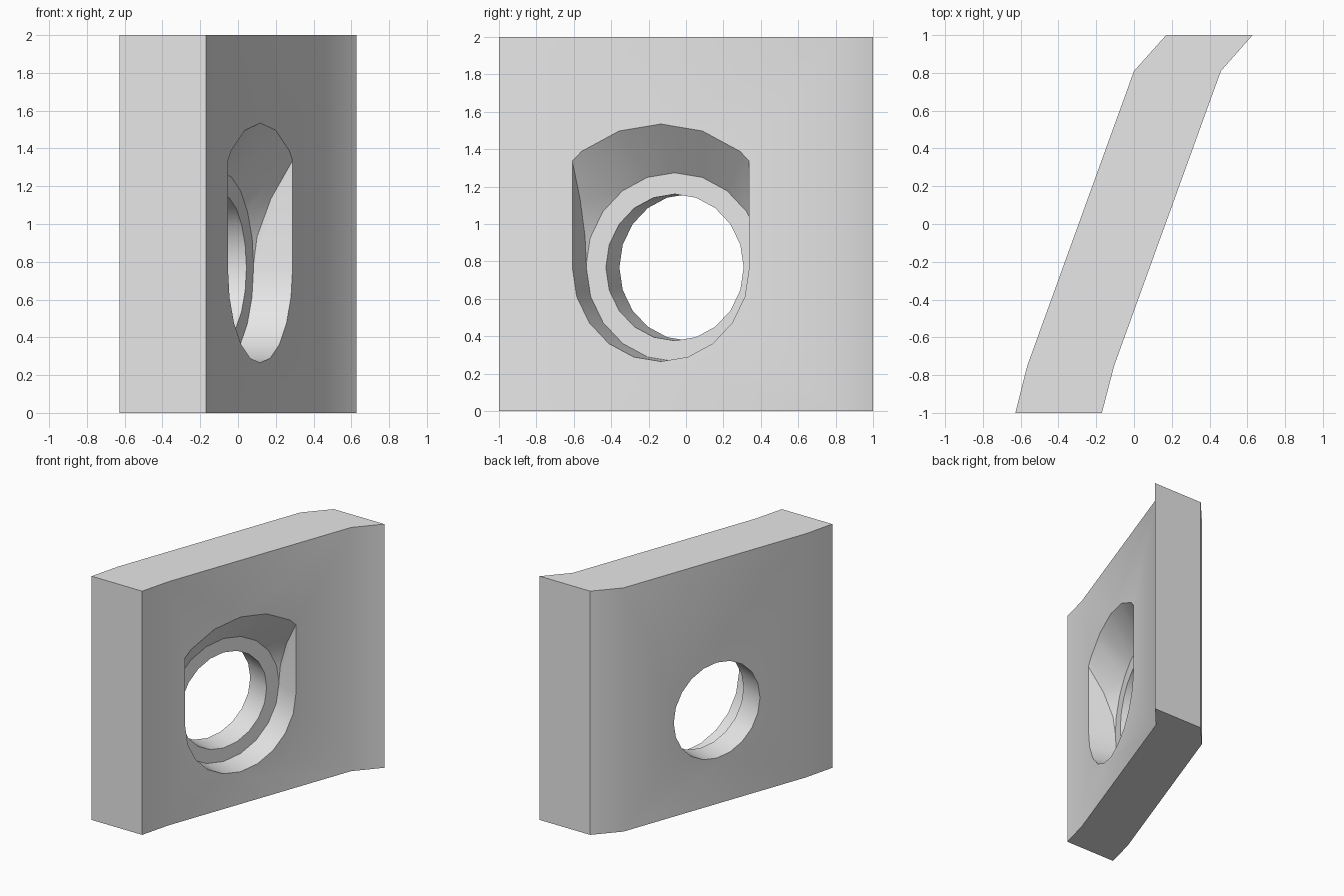
import bpy
import bmesh
import math
from mathutils import Matrix, Vector

if "Cube" in bpy.data.objects:
    bpy.data.objects.remove(bpy.data.objects["Cube"], do_unlink=True)

SIDES = 20
LEAN = math.atan(0.362)

# Hole frame: local x runs along the slanted wall, y up, z out of its face
along = Vector((math.sin(LEAN), math.cos(LEAN), 0))
up = Vector((0, 0, 1))
out = along.cross(up)
hole_frame = Matrix.Translation((0.118, -0.135, 0.768)) @ Matrix((along, up, out)).transposed().to_4x4()

grey = bpy.data.materials.new("light grey")
grey.use_nodes = True
grey.diffuse_color = (0.8, 0.8, 0.8, 1)
grey.node_tree.nodes["Principled BSDF"].inputs["Base Color"].default_value = (0.8, 0.8, 0.8, 1)


def ring(radius):
    steps = (math.pi / 2 + i * math.tau / SIDES for i in range(SIDES))
    return [(radius * math.cos(a), radius * math.sin(a)) for a in steps]


def loft(name, lower, z0, upper, z1, frame=Matrix()):
    """Solid between two matching outlines."""
    bm = bmesh.new()
    a = [bm.verts.new((x, y, z0)) for x, y in lower]
    b = [bm.verts.new((x, y, z1)) for x, y in upper]
    bm.faces.new(a[::-1])
    bm.faces.new(b)
    for i in range(len(a)):
        j = (i + 1) % len(a)
        bm.faces.new((a[i], a[j], b[j], b[i]))
    bmesh.ops.transform(bm, matrix=frame, verts=bm.verts)
    bmesh.ops.recalc_face_normals(bm, faces=bm.faces)
    mesh = bpy.data.meshes.new(name)
    bm.to_mesh(mesh)
    bm.free()
    mesh.materials.append(grey)
    obj = bpy.data.objects.new(name, mesh)
    bpy.context.collection.objects.link(obj)
    return obj


def combine(target, tool, operation):
    """Apply a boolean and discard the tool."""
    tool.hide_render = True
    mod = target.modifiers.new(operation, "BOOLEAN")
    mod.operation = operation
    mod.solver = "EXACT"
    mod.object = tool
    bpy.context.view_layer.objects.active = target
    bpy.ops.object.modifier_apply(modifier=mod.name)
    bpy.data.objects.remove(tool, do_unlink=True)


# Slanted plate with a bend near each end
outline = [(-0.628, -1), (-0.17, -1), (-0.105, -0.75), (0.46, 0.81),
           (0.628, 1), (0.17, 1), (0, 0.81), (-0.565, -0.75)]
plate = loft("bent_plate", outline, 0, outline, 2)

# Pocket: a slot with a round bottom, its top flared by a cone
DEPTH, SEAT, FLARE = 0.22, 0.503, 0.767
slot = [p for p in ring(SEAT) if p[1] < 0.001] + [(SEAT, 1.3), (-SEAT, 1.3)]
pocket = loft("pocket_cutter", slot, -0.4, slot, 0.4, hole_frame)
seat = SEAT + 0.003
cone = loft("flare_cutter", ring(seat), -DEPTH,
            ring(2 * FLARE - seat), DEPTH, hole_frame)
combine(pocket, cone, "INTERSECT")
combine(plate, pocket, "DIFFERENCE")

# Through hole
bore = loft("bore_cutter", ring(0.392), -0.7, ring(0.392), 0.3, hole_frame)
combine(plate, bore, "DIFFERENCE")

# Smooth the bends and bores, keep the rims sharp
bpy.ops.object.select_all(action="DESELECT")
plate.select_set(True)
bpy.context.view_layer.objects.active = plate
bpy.ops.object.shade_smooth_by_angle(angle=math.radians(30))
